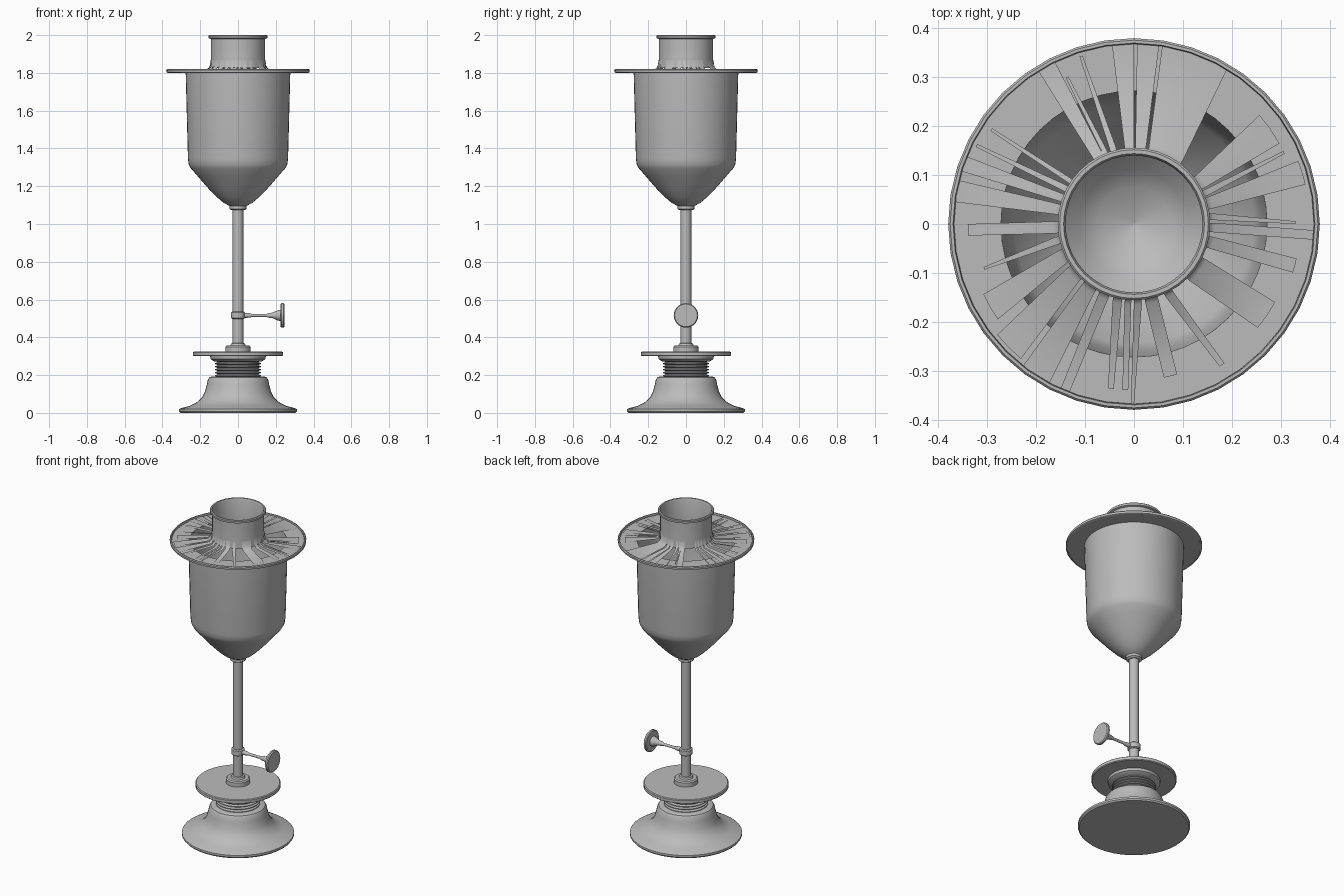
import bpy, math
from math import sin, cos, radians, pi

grey = bpy.data.materials.new("plain grey")
grey.diffuse_color = (0.5, 0.5, 0.5, 1)


def make(name, verts, faces, angle=35):
    me = bpy.data.meshes.new(name)
    me.from_pydata(verts, [], faces)
    me.materials.append(grey)
    ob = bpy.data.objects.new(name, me)
    bpy.context.collection.objects.link(ob)
    bpy.ops.object.select_all(action='DESELECT')
    ob.select_set(True)
    bpy.context.view_layer.objects.active = ob
    bpy.ops.object.shade_smooth_by_angle(angle=radians(angle))
    return ob


def lathe(name, prof, n=40, closed=False, cap=False):
    """Spin (radius, height) points, listed bottom to top on the outside."""
    verts, faces = [], []
    for r, z in prof:
        for i in range(n):
            a = 2 * pi * i / n
            verts.append((r * cos(a), r * sin(a), z))
    m = len(prof)
    for j in range(m if closed else m - 1):
        k = (j + 1) % m
        for i in range(n):
            i2 = (i + 1) % n
            faces.append((j * n + i, j * n + i2, k * n + i2, k * n + i))
    if cap:
        faces.append(tuple(reversed(range(n))))
        faces.append(tuple(range((m - 1) * n, m * n)))
    return make(name, verts, faces)


# Base and screw
lathe("base", [(.305, 0), (.312, .008), (.312, .02), (.30, .026), (.255, .037), (.22, .055),
               (.192, .08), (.176, .11), (.165, .15), (.16, .175), (.152, .188), (.14, .193),
               (.10, .193)], cap=True)
ridges = []
for i in range(6):
    z = .19 + i * .016
    ridges += [(.108, z), (.122, z + .005), (.122, z + .009), (.108, z + .014)]
lathe("screw_thread", ridges, cap=True)
lathe("screw_head", [(.125, .272), (.145, .285), (.148, .302)], cap=True)
lathe("drip_plate", [(.232, .30), (.237, .304), (.237, .321), (.232, .325)], cap=True)
lathe("stem_collar", [(.067, .325), (.067, .35), (.06, .356), (.04, .357), (.036, .367),
                      (.028, .37)], cap=True)

# Stem
lathe("stem", [(.028, .35), (.028, 1.09)], 24, cap=True)
lathe("valve_sleeve", [(.03, .497), (.037, .502), (.037, .531), (.03, .536)], 24, cap=True)
lathe("bowl_collar", [(.035, 1.073), (.045, 1.08), (.045, 1.098), (.038, 1.105)], 24, cap=True)

# Valve knob, turned on its side to point along +x
knob = lathe("valve_knob", [(.013, .03), (.012, .06), (.008, .075), (.008, .15), (.013, .165),
                            (.015, .185), (.027, .21), (.03, .225), (.06, .226), (.065, .23),
                            (.065, .24), (.06, .245)], 28, cap=True)
knob.rotation_euler = (0, pi / 2, 0)
knob.location = (0, 0, .516)

# Bowl: thin shell, outside then inside, with wide flange
lathe("bowl", [(.03, 1.09), (.045, 1.095), (.08, 1.115), (.115, 1.145), (.165, 1.197),
               (.215, 1.255), (.25, 1.295), (.261, 1.315), (.265, 1.345), (.277, 1.803),
               (.374, 1.803), (.374, 1.808), (.272, 1.808), (.259, 1.345), (.245, 1.302),
               (.16, 1.203), (.11, 1.152), (.075, 1.123), (.002, 1.105)], 48)
lathe("flange_rim", [(.372, 1.80), (.379, 1.803), (.38, 1.815), (.376, 1.82), (.37, 1.82),
                     (.368, 1.812)], 40, closed=True)

# Chimney tube
lathe("chimney", [(.147, 1.825), (.144, 1.87), (.144, 1.98), (.155, 1.984), (.156, 1.996),
                  (.152, 2.0), (.144, 2.0), (.14, 1.99), (.14, 1.825)], 40, closed=True)

# Uneven spokes: inner angles, outer angles, outer radius
spokes = [(3, 8, 0, 1, .33), (-6, 1, -5, -2, .37), (-18, -9, -17, -12, .34),
          (11, 20, 13, 21, .36), (21, 26, 25, 26, .34), (27, 38, 29, 41, .34),
          (52, 79, 59, 81, .37), (81, 89, 82, 89, .37), (90, 97, 90, 97, .37),
          (103, 108, 107, 108, .36), (110, 114, 114, 115, .33), (114, 122, 116, 122, .37),
          (144, 148, 146, 147, .35), (150, 155, 153, 154, .36), (157, 163, 158, 163, .37),
          (165, 173, 166, 173, .37), (178, 187, 180, 184, .34), (189, 195, 196, 197, .32),
          (199, 210, 205, 215, .34), (213, 226, 219, 230, .36), (229, 240, 232, 242, .37),
          (243, 251, 246, 249, .37), (254, 261, 261, 263, .34), (263, 268, 266, 268, .34),
          (270, 276, 269, 270, .37), (278, 288, 281, 286, .32), (293, 300, 301, 303, .34),
          (314, 334, 320, 331, .33)]
verts, faces = [], []
for a0, a1, b0, b1, ro in spokes:
    steps = max(1, round((a1 - a0) / 6))
    start = len(verts)
    rows = [(.145, 1.868, 0), (.15, 1.835, 0), (.165, 1.819, .08), (ro, 1.812, 1)]
    for r, z, t in rows:
        lo, hi = a0 + (b0 - a0) * t, a1 + (b1 - a1) * t
        for s in range(steps + 1):
            a = radians(lo + (hi - lo) * s / steps)
            verts.append((r * cos(a), r * sin(a), z))
    w = steps + 1
    for j in range(3):
        for s in range(steps):
            p = start + j * w + s
            faces.append((p, p + w, p + w + 1, p + 1))
make("gallery_spokes", verts, faces, 60)
